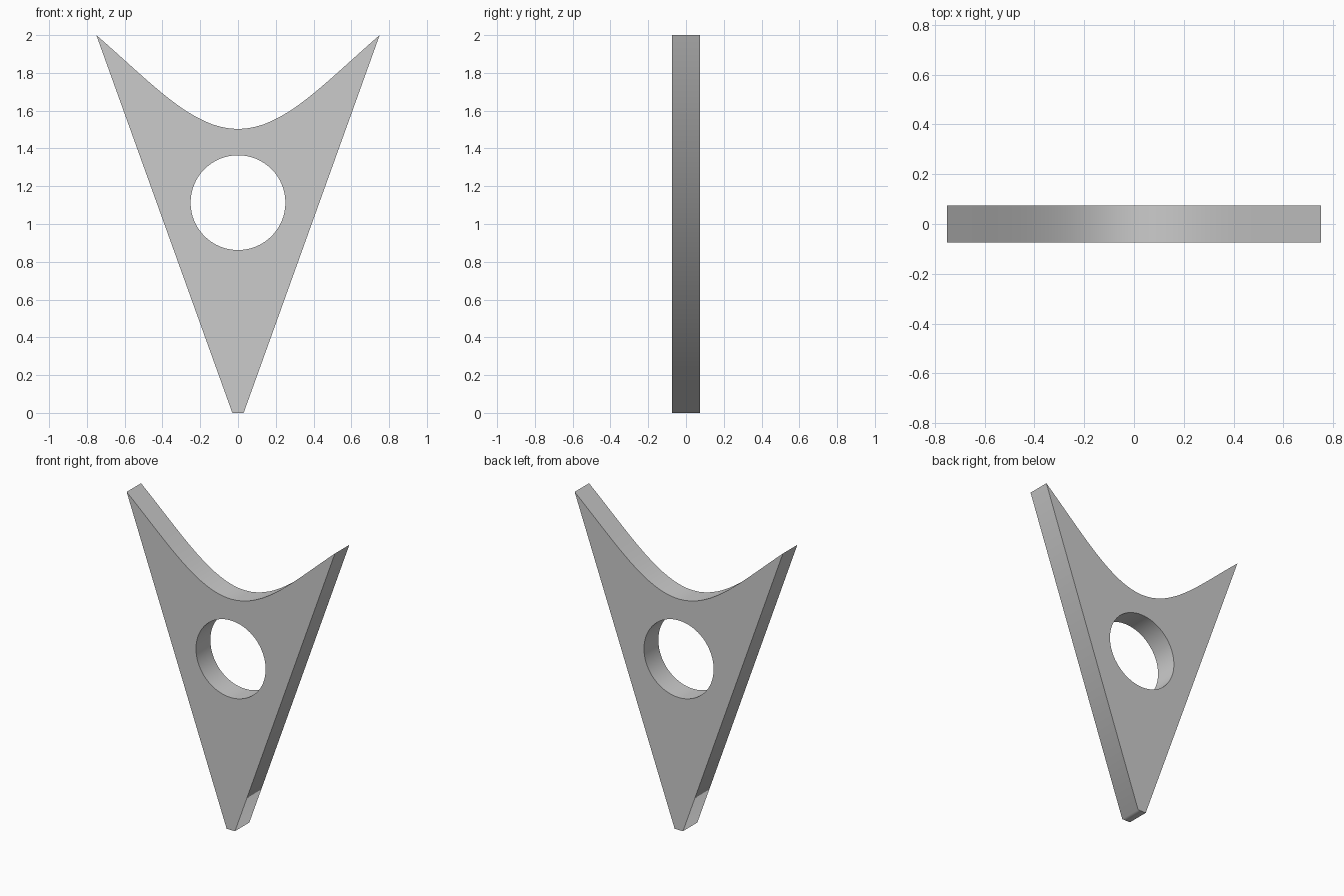
import bpy
import bmesh
from math import cos, sin, pi, radians
from mathutils import Vector
from mathutils.geometry import interpolate_bezier

default = bpy.data.objects.get("Cube")
if default:
    bpy.data.objects.remove(default, do_unlink=True)

THICKNESS = 0.148
HOLE_CENTRE, HOLE_RADIUS, HOLE_SIDES = 1.113, 0.251, 64

grey = bpy.data.materials.new("light_grey")
grey.use_nodes = True
colour = (0.6, 0.6, 0.6, 1)
grey.diffuse_color = colour
grey.node_tree.nodes["Principled BSDF"].inputs["Base Color"].default_value = colour


def add_loop(bm, points):
    """Closed loop of edges in the xz plane, at the front of the plate."""
    verts = [bm.verts.new((x, -THICKNESS / 2, z)) for x, z in points]
    return [bm.edges.new((a, b)) for a, b in zip(verts, verts[1:] + verts[:1])]


# Outline: blunt foot, straight flank and half of the scooped top, mirrored
scoop = interpolate_bezier(Vector((0.75, 2)), Vector((0.45, 1.74)),
                           Vector((0.24, 1.503)), Vector((0, 1.503)), 17)
half = [(0.03, 0)] + [(p.x, p.y) for p in scoop]
outline = half + [(-x, z) for x, z in reversed(half[:-1])]

# Round hole
angles = [2 * pi * i / HOLE_SIDES for i in range(HOLE_SIDES)]
hole = [(HOLE_RADIUS * cos(a), HOLE_CENTRE + HOLE_RADIUS * sin(a)) for a in angles]

# Fill between the loops and extrude to a plate
bm = bmesh.new()
edges = add_loop(bm, outline) + add_loop(bm, hole)
bmesh.ops.triangle_fill(bm, edges=edges, use_beauty=True, normal=(0, -1, 0))
result = bmesh.ops.extrude_face_region(bm, geom=bm.faces[:], use_keep_orig=True)
moved = [g for g in result["geom"] if isinstance(g, bmesh.types.BMVert)]
bmesh.ops.translate(bm, verts=moved, vec=(0, THICKNESS, 0))
bmesh.ops.recalc_face_normals(bm, faces=bm.faces[:])

mesh = bpy.data.meshes.new("pointed_plate")
bm.to_mesh(mesh)
bm.free()
mesh.materials.append(grey)

# The rim is smooth around the foot; plate edges and tips stay sharp
mesh.shade_smooth()
mesh.set_sharp_from_angle(angle=radians(75))

plate = bpy.data.objects.new("pointed_plate", mesh)
bpy.context.collection.objects.link(plate)
